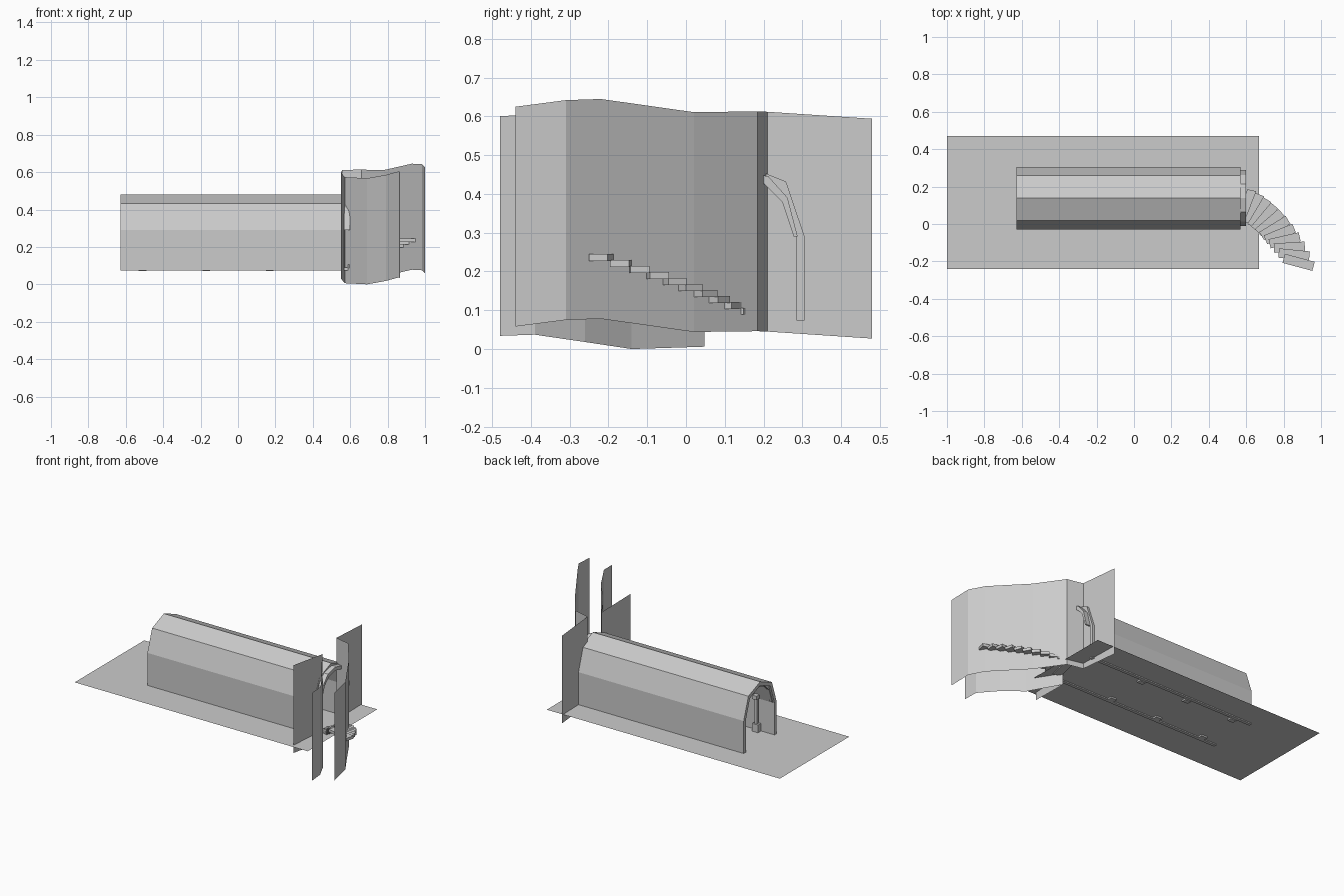
import bpy, math
from mathutils import Vector, Matrix

if "Cube" in bpy.data.objects:
    bpy.data.objects.remove(bpy.data.objects["Cube"])


def make_mesh(name, verts, faces):
    me = bpy.data.meshes.new(name)
    me.from_pydata(verts, [], faces)
    me.update()
    ob = bpy.data.objects.new(name, me)
    bpy.context.collection.objects.link(ob)
    return ob


def box(name, center, size, angle=0):
    bx = [(-.5, -.5), (.5, -.5), (.5, .5), (-.5, .5)]
    rot = Matrix.Rotation(angle, 3, 'Z')
    verts = [Vector(center) + rot @ Vector((x * size[0], y * size[1], z * size[2]))
             for z in (-.5, .5) for x, y in bx]
    faces = [(3, 2, 1, 0), (4, 5, 6, 7)] + [(i, (i + 1) % 4, 4 + (i + 1) % 4, 4 + i) for i in range(4)]
    return make_mesh(name, verts, faces)


def vault(name, outer, inner, x0, x1):
    """Extrude an arched band (half profiles mirrored about the axis) along x."""
    def full(half):
        return [(MID - d, z) for d, z in half] + [(MID + d, z) for d, z in half[-2::-1]]
    o, i = full(outer), full(inner)
    loop = o + i[::-1]
    n, m = len(loop), len(o)
    verts = [(x, y, z) for x in (x0, x1) for y, z in loop]
    faces = [(k, (k + 1) % n, n + (k + 1) % n, n + k) for k in range(n)]
    for k in range(m - 1):
        a = (k, n - 1 - k, n - 2 - k, k + 1)
        faces += [a, tuple(n + v for v in reversed(a))]
    return make_mesh(name, verts, faces)


def wall(name, path, height):
    """Thin upright sheet along a path of base points."""
    n = len(path)
    verts = path + [(x, y, z + height) for x, y, z in path]
    return make_mesh(name, verts, [(i, i + 1, n + i + 1, n + i) for i in range(n - 1)])


MID = 0.138       # tunnel axis in y
FLOOR = 0.08

# ground sheet
make_mesh("ground", [(-1, -.24, FLOOR), (.667, -.24, FLOOR), (.667, .47, FLOOR), (-1, .47, FLOOR)],
          [(0, 1, 2, 3)])

# vaulted tunnel shell, half profile as (distance from axis, height)
vault("tunnel_shell",
      [(.168, .073), (.168, .29), (.12, .432), (0, .48)],
      [(.147, .073), (.147, .285), (.104, .413), (0, .455)], -.627, .57)

# arch ribs at both mouths
for name, x0, x1 in (("entrance_rib", -.615, -.595), ("exit_rib", .57, .6)):
    vault(name, [(.150, .29), (.124, .39), (.075, .445), (0, .462)],
          [(.140, .29), (.110, .38), (.065, .425), (0, .440)], x0, x1)

# lamp posts on both sides of the tunnel
for i, x in enumerate((-.51, -.17, .17)):
    for side in (-1, 1):
        y = MID + side * .13
        box(f"post_base_{i}_{side}", (x, y, .1), (.042, .03, .06))
        box(f"post_shaft_{i}_{side}", (x, y, .2), (.018, .018, .2))
        box(f"post_cap_{i}_{side}", (x, y - side * .008, .305), (.03, .03, .025))

# curved walls flanking the stair
wall("outer_wall", [(.55, .48, .027), (.557, .21, .045), (.66, .185, .046), (.78, .02, .044),
                    (.93, -.22, .078), (.985, -.31, .075), (1, -.44, .058)], .567)
wall("inner_wall", [(.55, -.22, .03), (.572, .048, .006), (.69, -.14, 0), (.79, -.26, .018),
                    (.86, -.39, .037), (.865, -.48, .034)], .567)

# winding stair treads along a curve
p0, p1, p2 = Vector((.612, .10)), Vector((.76, .01)), Vector((.88, -.205))
STEPS = 11
for i in range(STEPS):
    t = i / (STEPS - 1)
    c = p0 * (1 - t) ** 2 + p1 * 2 * t * (1 - t) + p2 * t * t
    box(f"stair_tread_{i}", (c.x, c.y, .082 + .154 * t), (.165, .05, .018),
        math.radians(78 - 93 * t))
